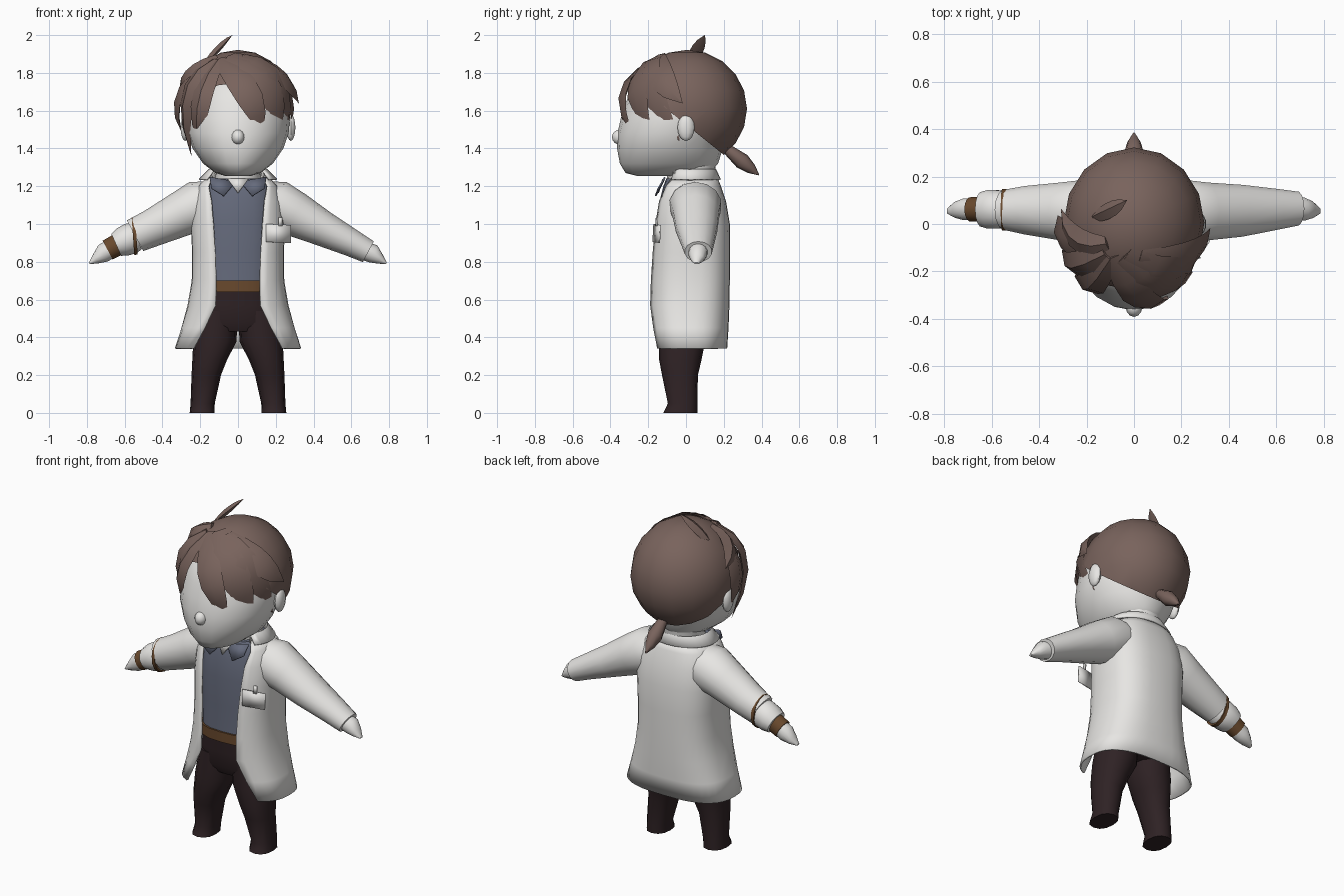
import bpy, bmesh, math
from mathutils import Vector
from math import sin, cos, pi, radians


def material(name, rgb):
    m = bpy.data.materials.new(name)
    m.diffuse_color = (*rgb, 1)
    return m


WHITE = material("white", (0.8, 0.79, 0.77))
HAIR = material("hair_brown", (0.19, 0.125, 0.108))
SHIRT = material("shirt_blue", (0.13, 0.145, 0.20))
PANTS = material("pants_dark", (0.028, 0.016, 0.018))
LEATHER = material("leather_brown", (0.14, 0.066, 0.026))


def finish(name, bm, mat, angle=50):
    bmesh.ops.remove_doubles(bm, verts=bm.verts, dist=0.0005)
    bmesh.ops.recalc_face_normals(bm, faces=bm.faces)
    me = bpy.data.meshes.new(name)
    bm.to_mesh(me)
    bm.free()
    me.materials.append(mat)
    for p in me.polygons:
        p.use_smooth = True
    me.set_sharp_from_angle(angle=radians(angle))
    ob = bpy.data.objects.new(name, me)
    bpy.context.collection.objects.link(ob)
    return ob


def skin(name, rings, mat, closed=True, caps=True, angle=50):
    """Join rings of points into a surface."""
    bm = bmesh.new()
    vs = [[bm.verts.new(p) for p in r] for r in rings]
    n = len(vs[0])
    for a, b in zip(vs, vs[1:]):
        for i in range(n if closed else n - 1):
            j = (i + 1) % n
            bm.faces.new((a[i], a[j], b[j], b[i]))
    if caps:
        bm.faces.new(vs[0])
        bm.faces.new(vs[-1])
    return finish(name, bm, mat, angle)


def spow(v, e):
    return math.copysign(abs(v) ** e, v)


def zring(z, cy, rx, ry, x=0, e=1.0, gap=None, n=20):
    """Level ring; gap leaves the front open by that half width."""
    if gap is None:
        ts = [2 * pi * i / n for i in range(n)]
    else:
        t0 = math.asin(min(1, (gap / rx) ** (1 / e)))
        ts = [t0 + (2 * pi - 2 * t0) * i / n for i in range(n + 1)]
    return [(x + rx * spow(sin(t), e), cy - ry * spow(cos(t), e), z) for t in ts]


def aring(x, cy, z, ry, rz, tilt=28, n=14):
    """Ring across an arm that slopes down and outwards."""
    s = 1 if x > 0 else -1
    a = radians(tilt)
    return [(x + s * rz * sin(a) * cos(t), cy + ry * sin(t), z + rz * cos(a) * cos(t))
            for t in (2 * pi * i / n for i in range(n))]


def ellipsoid(name, c, r, mat, seg=12, rings=8, cut=None):
    bm = bmesh.new()
    bmesh.ops.create_uvsphere(bm, u_segments=seg, v_segments=rings, radius=1)
    for v in bm.verts:
        v.co = Vector(c) + Vector((v.co.x * r[0], v.co.y * r[1], v.co.z * r[2]))
    if cut:
        bmesh.ops.bisect_plane(bm, geom=bm.verts[:] + bm.edges[:] + bm.faces[:],
                               plane_co=cut[0], plane_no=cut[1], clear_inner=True)
    return finish(name, bm, mat)


def plate(name, pts, mat, t=0.008):
    bm = bmesh.new()
    bm.faces.new([bm.verts.new(p) for p in pts])
    ob = finish(name, bm, mat, 30)
    ob.modifiers.new("thickness", 'SOLIDIFY').thickness = t
    return ob


# Head, neck, nose and ears
skin("head", [zring(*r) for r in [
    (1.255, -0.11, 0.07, 0.15), (1.27, -0.10, 0.12, 0.22), (1.32, -0.09, 0.185, 0.26),
    (1.40, -0.085, 0.24, 0.28), (1.48, -0.075, 0.268, 0.288), (1.56, -0.05, 0.275, 0.295),
    (1.64, -0.03, 0.27, 0.29), (1.72, -0.015, 0.25, 0.27), (1.80, 0, 0.18, 0.2),
    (1.84, 0, 0.1, 0.1)]], WHITE)
skin("neck", [zring(1.15, 0.02, 0.13, 0.13), zring(1.25, 0.025, 0.12, 0.125),
              zring(1.33, 0.03, 0.13, 0.13), zring(1.45, 0.03, 0.16, 0.16)], WHITE)
ellipsoid("nose", (0, -0.35, 1.46), (0.035, 0.042, 0.04), WHITE)
for side, s in (("right", -1), ("left", 1)):
    ellipsoid(side + "_ear", (s * 0.28, 0.0, 1.51), (0.025, 0.045, 0.07), WHITE, 10, 8)

# Hair cap
HC, HR = Vector((0, 0.005, 1.61)), (0.297, 0.318, 0.312)
ellipsoid("hair_cap", HC, HR, HAIR, 16, 10, ((0, 0.02, 1.51), (0, 0.8, 1)))


def on_head(az, el, k):
    a, e = radians(az), radians(el)
    return HC + k * Vector((HR[0] * cos(e) * sin(a), -HR[1] * cos(e) * cos(a), HR[2] * sin(e)))


def lock(name, p, width, ridge=0.025):
    """Pointed lock through three points, triangular across."""
    def at(t):
        return (p[0] * (1 - t) * (1 - 2 * t) + p[1] * 4 * t * (1 - t) + p[2] * t * (2 * t - 1))
    rings = []
    for i, w in enumerate((0.5, 0.85, 1.0, 0.95, 0.65, 0.02)):
        t = i / 5
        c = at(t)
        tan = (at(t + 0.02) - at(t - 0.02)).normalized()
        out = (c - HC).normalized()
        across = tan.cross(out).normalized() * width * w / 2
        rings.append([c - across, c + out * ridge * w, c + across, c - out * 0.012 * w])
    skin(name, rings, HAIR, angle=40)


# Fringe and side locks: (azimuth, elevation, reach) at root, middle, tip; width
for i, (a, b, c, w) in enumerate([
    ((-35, 56, 1.0), (8, 16, 1.09), (26, -23, 1.10), 0.15),
    ((-20, 60, 1.0), (30, 24, 1.05), (52, -22, 1.05), 0.18),
    ((-15, 62, 1.0), (45, 24, 1.03), (82, -32, 1.02), 0.19),
    ((10, 62, 1.0), (60, 32, 1.03), (86, 5, 1.09), 0.15),
    ((-35, 55, 1.0), (-38, 8, 1.07), (-52, -36, 1.08), 0.13),
    ((-45, 55, 1.0), (-58, 12, 1.07), (-72, -42, 1.18), 0.13),
    ((-60, 50, 1.0), (-82, 12, 1.06), (-88, -22, 1.08), 0.15),
    ((-55, 62, 1.0), (-75, 38, 1.06), (-100, 20, 1.12), 0.12),
]):
    lock(f"hair_lock_{i + 1}", [on_head(*a), on_head(*b), on_head(*c)], w)
lock("hair_tuft", [Vector(v) for v in ((-0.17, 0.03, 1.85), (-0.10, 0.06, 1.925),
                                       (-0.03, 0.10, 2.0))], 0.07)

# Ponytail
tail = []
for t, r in ((0, 0.02), (0.25, 0.032), (0.55, 0.043), (0.8, 0.028), (1, 0.003)):
    c = Vector((0, 0.19 + 0.195 * t, 1.42 - 0.16 * t))
    tail.append([c + r * Vector((cos(u), 0.65 * sin(u), 0.76 * sin(u)))
                 for u in (2 * pi * i / 8 for i in range(8))])
skin("ponytail", tail, HAIR)

# Shirt, belt and trousers
skin("shirt", [zring(*r, e=0.75) for r in [
    (0.68, 0.0, 0.19, 0.155), (0.85, 0.01, 0.195, 0.16), (1.02, 0.015, 0.2, 0.165),
    (1.14, 0.02, 0.195, 0.155), (1.20, 0.02, 0.175, 0.14), (1.24, 0.02, 0.14, 0.125)]], SHIRT)
skin("belt", [zring(z, 0, 0.2, 0.165, e=0.75) for z in (0.64, 0.70)], LEATHER)
skin("trouser_seat", [zring(*r, e=0.8) for r in [
    (0.43, -0.01, 0.18, 0.11), (0.48, -0.01, 0.205, 0.135), (0.57, 0, 0.205, 0.15),
    (0.66, 0, 0.19, 0.155)]], PANTS)
for side, s in (("right", -1), ("left", 1)):
    skin(side + "_trouser_leg", [zring(z, cy, rx, ry, s * x, 0.85, n=12) for z, cy, rx, ry, x in [
        (0, -0.03, 0.066, 0.09, 0.19), (0.05, -0.018, 0.064, 0.078, 0.187),
        (0.2, -0.032, 0.078, 0.095, 0.168), (0.28, -0.03, 0.092, 0.112, 0.15),
        (0.38, -0.02, 0.115, 0.122, 0.122), (0.54, -0.01, 0.1, 0.13, 0.105)]], PANTS)

# Open coat: height, depth centre, half width, half depth, half gap
coat = skin("coat_body", [zring(z, cy, rx, ry, e=0.75, gap=g, n=28) for z, cy, rx, ry, g in [
    (0.34, 0.015, 0.33, 0.198, 0.235), (0.45, 0.015, 0.295, 0.205, 0.175),
    (0.57, 0.015, 0.262, 0.21, 0.118), (0.7, 0.017, 0.24, 0.21, 0.115),
    (0.85, 0.022, 0.238, 0.207, 0.12), (1.0, 0.027, 0.245, 0.2, 0.13),
    (1.12, 0.025, 0.235, 0.182, 0.14), (1.2, 0.022, 0.205, 0.158, 0.155),
    (1.25, 0.02, 0.155, 0.14, 0.135)]], WHITE, closed=False, caps=False)
collar = skin("coat_collar", [zring(z, 0.02, rx, ry, gap=g, n=20) for z, rx, ry, g in [
    (1.22, 0.15, 0.135, 0.12), (1.285, 0.158, 0.14, 0.125), (1.235, 0.205, 0.16, 0.165)]],
    WHITE, closed=False, caps=False)
for ob in (coat, collar):
    m = ob.modifiers.new("cloth", 'SOLIDIFY')
    m.thickness, m.offset = 0.01, 0

# Shirt collar flaps and bare throat
for side, s in (("right", -1), ("left", 1)):
    plate(side + "_shirt_collar", [(s * 0.15, -0.115, 1.25), (s * 0.012, -0.125, 1.225),
                                   (s * 0.075, -0.165, 1.15), (s * 0.14, -0.15, 1.19)], SHIRT)
plate("throat", [(-0.055, -0.125, 1.24), (0.055, -0.125, 1.24), (0, -0.152, 1.165)], WHITE)

# Left arm: full sleeve and hand
shoulder = [(0.1, 0.04, 1.12, 0.12, 0.11, 15), (0.2, 0.05, 1.1, 0.14, 0.135, 25),
            (0.3, 0.053, 1.052, 0.125, 0.12, 30)]
skin("left_sleeve", [aring(*r) for r in shoulder + [
    (0.45, 0.056, 0.975, 0.112, 0.094), (0.6, 0.062, 0.9, 0.088, 0.073),
    (0.69, 0.065, 0.853, 0.073, 0.062)]], WHITE)
skin("left_hand", [aring(*r) for r in [
    (0.66, 0.065, 0.862, 0.05, 0.05), (0.715, 0.063, 0.842, 0.05, 0.05),
    (0.752, 0.06, 0.815, 0.036, 0.028), (0.785, 0.055, 0.792, 0.012, 0.005)]], WHITE)

# Right arm: rolled sleeve, band, forearm wrap and hand
skin("right_sleeve", [aring(-r[0], *r[1:]) for r in shoulder + [
    (0.45, 0.058, 0.98, 0.105, 0.1), (0.545, 0.06, 0.938, 0.086, 0.092)]], WHITE)
skin("right_sleeve_band", [aring(-x, 0.06, z, 0.09, 0.1, 4) for x, z in
                           ((0.538, 0.939), (0.556, 0.935))], LEATHER)
skin("right_rolled_cuff", [aring(-x, 0.062, z, ry, rz, 24) for x, z, ry, rz in [
    (0.54, 0.935, 0.075, 0.075), (0.565, 0.925, 0.082, 0.083), (0.61, 0.905, 0.084, 0.078),
    (0.645, 0.89, 0.074, 0.064), (0.645, 0.89, 0.05, 0.045)]], WHITE)
skin("right_forearm_wrap", [aring(-0.6, 0.062, 0.91, 0.055, 0.06),
                            aring(-0.69, 0.062, 0.862, 0.052, 0.056)], LEATHER)
skin("right_hand", [aring(-x, y, z, ry, rz) for x, y, z, ry, rz in [
    (0.67, 0.062, 0.87, 0.047, 0.05), (0.715, 0.062, 0.845, 0.047, 0.05),
    (0.755, 0.06, 0.815, 0.034, 0.027), (0.787, 0.055, 0.792, 0.012, 0.005)]], WHITE)

# Badge with clip on the chest
plate("badge", [(0.15, -0.178, 0.905), (0.28, -0.145, 0.9), (0.28, -0.14, 0.995),
                (0.15, -0.173, 1.0)], WHITE)
plate("badge_clip", [(0.215, -0.162, 0.99), (0.235, -0.157, 0.99), (0.235, -0.155, 1.035),
                     (0.215, -0.16, 1.035)], WHITE)
